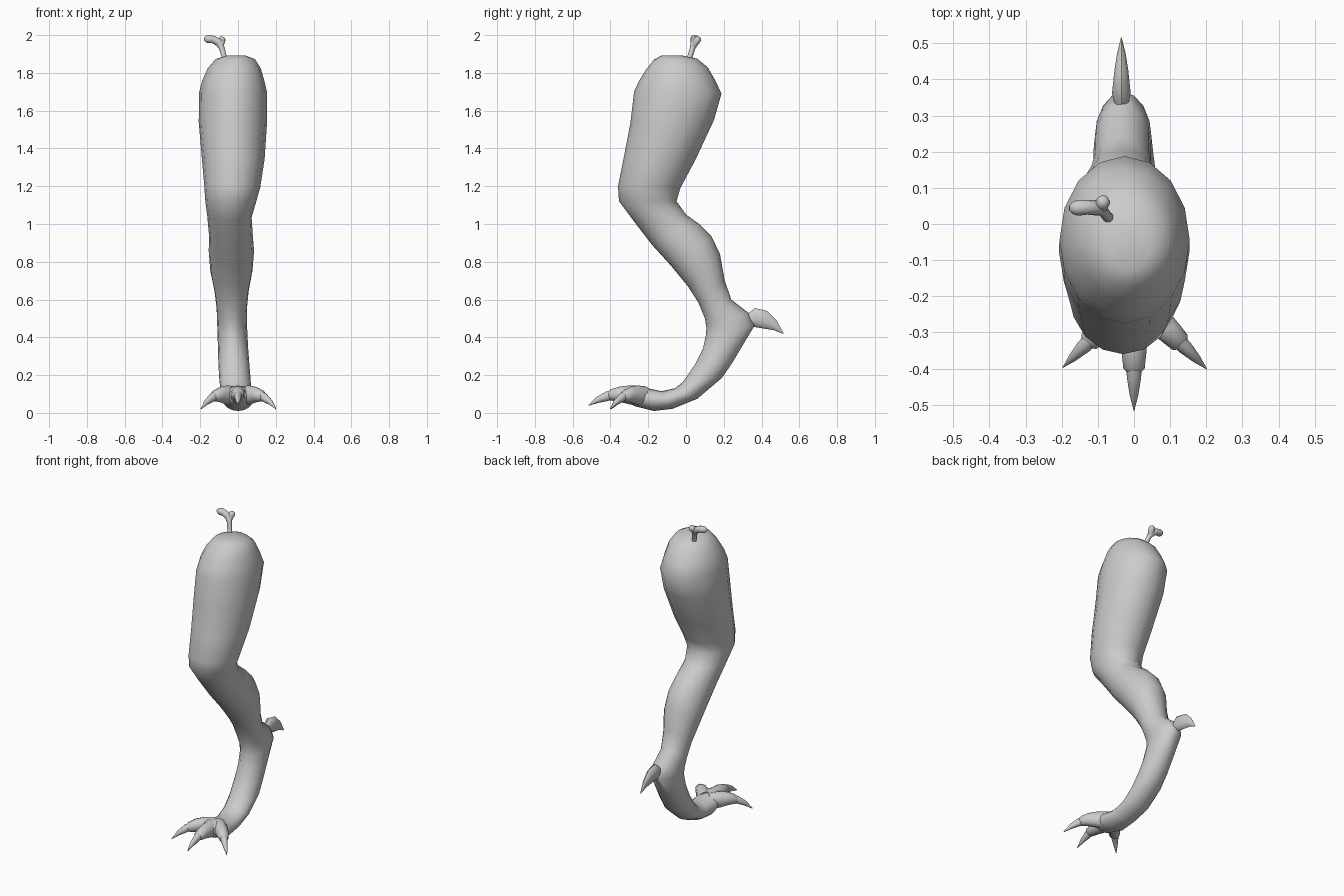
import bpy, bmesh, math
from mathutils import Vector, Matrix

skin = bpy.data.materials.new("pale_grey")
skin.diffuse_color = (0.6, 0.6, 0.6, 1)


def finish(name, bm):
    bmesh.ops.recalc_face_normals(bm, faces=bm.faces)
    me = bpy.data.meshes.new(name)
    bm.to_mesh(me)
    bm.free()
    me.materials.append(skin)
    ob = bpy.data.objects.new(name, me)
    bpy.context.collection.objects.link(ob)
    bpy.context.view_layer.objects.active = ob
    ob.select_set(True)
    bpy.ops.object.shade_smooth_by_angle(angle=math.radians(50))
    ob.select_set(False)
    return ob


def loft(name, rings, sides=16, matrix=Matrix()):
    """Skin oval rings: (front y, z, back y, z, centre x, half width)."""
    bm = bmesh.new()
    loops = []
    for fy, fz, by, bz, cx, hw in rings:
        f, b = Vector((cx, fy, fz)), Vector((cx, by, bz))
        mid, half, side = (f + b) / 2, (f - b) / 2, Vector((hw, 0, 0))
        loop = []
        for i in range(sides):
            a = 2 * math.pi * i / sides
            loop.append(bm.verts.new(matrix @ (mid + half * math.cos(a) + side * math.sin(a))))
        loops.append(loop)
    for p, q in zip(loops, loops[1:]):
        for i in range(sides):
            j = (i + 1) % sides
            bm.faces.new((p[i], p[j], q[j], q[i]))
    bm.faces.new(loops[0])
    bm.faces.new(loops[-1])
    return finish(name, bm)


# Thigh, shin, ankle and foot as one continuous skin
loft("leg", [
    (-0.13, 1.892, -0.02, 1.892, -0.01, 0.05),
    (-0.17, 1.87, 0.06, 1.875, -0.015, 0.105),
    (-0.21, 1.82, 0.115, 1.83, -0.02, 0.14),
    (-0.25, 1.755, 0.155, 1.76, -0.025, 0.165),
    (-0.275, 1.70, 0.188, 1.69, -0.026, 0.18),
    (-0.295, 1.53, 0.148, 1.55, -0.027, 0.181),
    (-0.33, 1.35, 0.05, 1.34, -0.025, 0.166),
    (-0.36, 1.20, -0.03, 1.19, -0.03, 0.148),
    (-0.355, 1.12, -0.05, 1.12, -0.038, 0.135),
    (-0.28, 1.02, 0.0, 1.05, -0.045, 0.117),
    (-0.18, 0.89, 0.07, 1.0, -0.038, 0.116),
    (-0.08, 0.78, 0.135, 0.935, -0.035, 0.12),
    (0.01, 0.67, 0.18, 0.84, -0.035, 0.112),
    (0.065, 0.585, 0.205, 0.70, -0.034, 0.09),
    (0.10, 0.50, 0.24, 0.60, -0.033, 0.08),
    (0.108, 0.45, 0.33, 0.53, -0.032, 0.079),
    (0.105, 0.41, 0.365, 0.465, -0.03, 0.079),
    (0.09, 0.34, 0.29, 0.34, -0.026, 0.08),
    (0.05, 0.26, 0.242, 0.26, -0.022, 0.082),
    (-0.015, 0.165, 0.19, 0.185, -0.016, 0.083),
    (-0.06, 0.13, 0.06, 0.075, -0.01, 0.08),
    (-0.13, 0.115, -0.07, 0.022, -0.003, 0.075),
    (-0.20, 0.13, -0.17, 0.01, 0, 0.08),
    (-0.27, 0.145, -0.27, 0.035, 0, 0.07),
    (-0.315, 0.125, -0.315, 0.06, 0, 0.03),
])

# Three front toes, each with a curved claw; d is distance from the foot centre
toe = [(0.02, 0.14, 0.03, 0.035, 0.045), (0.09, 0.146, 0.10, 0.045, 0.041),
       (0.15, 0.14, 0.16, 0.06, 0.036), (0.20, 0.124, 0.20, 0.066, 0.031),
       (0.218, 0.105, 0.215, 0.078, 0.014)]
claw = [(0.18, 0.125, 0.18, 0.072, 0.022), (0.225, 0.112, 0.22, 0.062, 0.021),
        (0.275, 0.083, 0.265, 0.053, 0.013), (0.318, 0.042, 0.314, 0.038, 0.001)]
for label, angle, scale, drop in (("middle", 0, 1, 0), ("right", 45, 0.9, 0.02), ("left", -45, 0.88, 0.02)):
    place = Matrix.Translation((0, -0.2, 0)) @ Matrix.Rotation(math.radians(angle), 4, 'Z')
    for part, prof in (("toe", toe), ("claw", claw)):
        rings = [(-d1 * scale, z1 - drop * (d1 / 0.32) ** 3,
                  -d2 * scale, z2 - drop * (d2 / 0.32) ** 3, 0, w) for d1, z1, d2, z2, w in prof]
        loft(f"{label}_{part}", rings, 10, place)

# Heel spur
loft("heel_spur", [
    (0.315, 0.515, 0.335, 0.46, -0.035, 0.018),
    (0.365, 0.555, 0.36, 0.455, -0.035, 0.027),
    (0.43, 0.54, 0.42, 0.445, -0.035, 0.02),
    (0.478, 0.492, 0.465, 0.438, -0.035, 0.012),
    (0.517, 0.422, 0.513, 0.418, -0.035, 0.001),
], 10)


def tube(name, path, sides=12):
    """Round tube through (x, y, z, radius) points."""
    bm = bmesh.new()
    pts = [Vector(p[:3]) for p in path]
    loops = []
    for i, p in enumerate(pts):
        t = pts[min(i + 1, len(pts) - 1)] - pts[max(i - 1, 0)]
        rot = t.to_track_quat('Z', 'Y')
        loops.append([bm.verts.new(p + rot @ Vector((math.cos(a), math.sin(a), 0)) * path[i][3])
                      for a in (2 * math.pi * k / sides for k in range(sides))])
    for p, q in zip(loops, loops[1:]):
        for i in range(sides):
            j = (i + 1) % sides
            bm.faces.new((p[i], p[j], q[j], q[i]))
    bm.faces.new(loops[0])
    bm.faces.new(loops[-1])
    return finish(name, bm)


# Bone stub on top with a forked knuckle
tube("bone_shaft", [(-0.065, 0.012, 1.85, 0.016), (-0.075, 0.022, 1.89, 0.014),
                    (-0.085, 0.035, 1.93, 0.015), (-0.10, 0.045, 1.96, 0.022),
                    (-0.13, 0.046, 1.976, 0.02), (-0.155, 0.045, 1.979, 0.022),
                    (-0.17, 0.044, 1.98, 0.017), (-0.179, 0.044, 1.981, 0.007)])
tube("bone_knuckle", [(-0.09, 0.04, 1.94, 0.014), (-0.088, 0.052, 1.962, 0.018),
                      (-0.086, 0.061, 1.976, 0.02), (-0.084, 0.067, 1.985, 0.015),
                      (-0.083, 0.07, 1.99, 0.006)])
